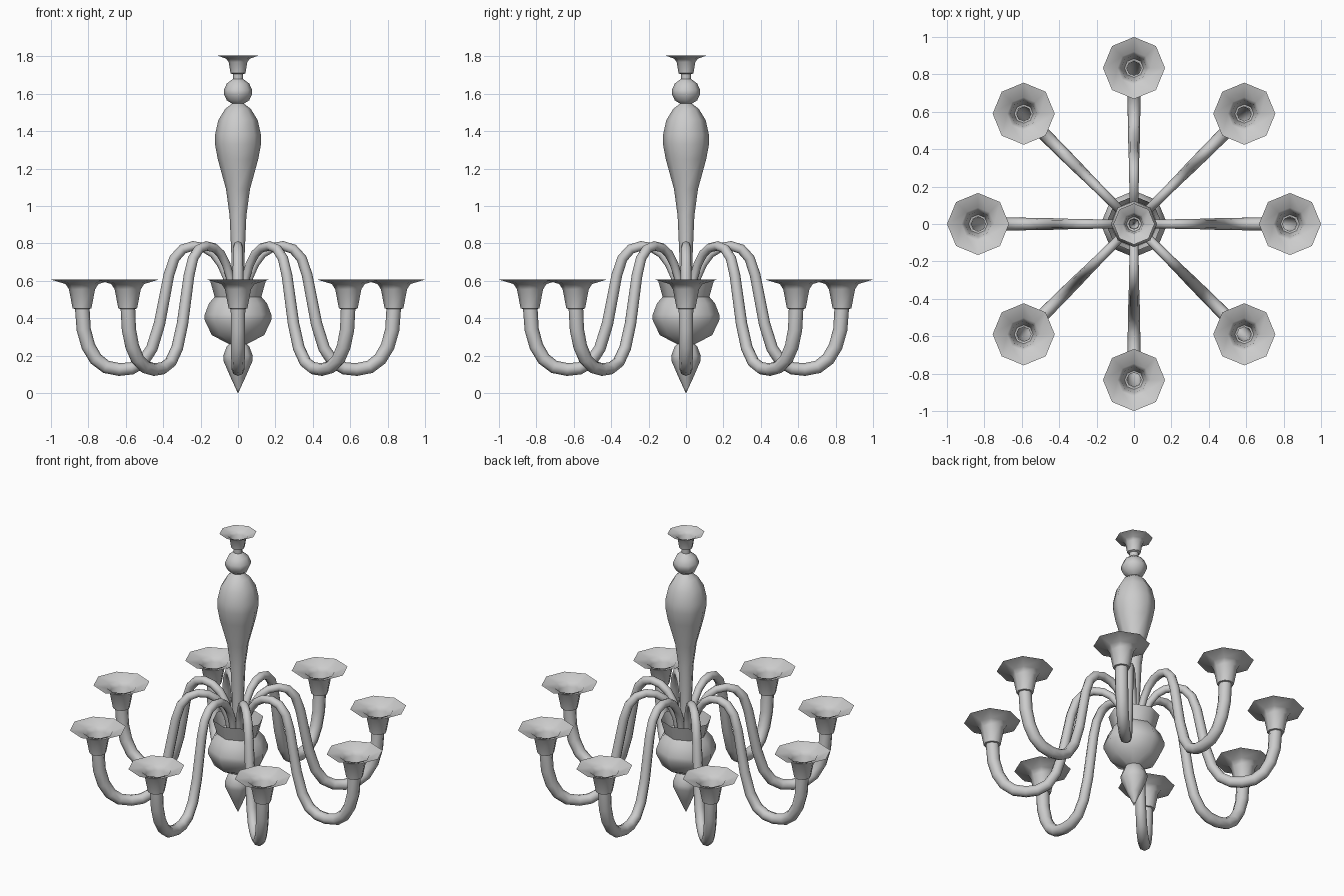
import bpy, math
from mathutils import Vector, Matrix

SIDES, ARMS = 8, 8

cube = bpy.data.objects.get("Cube")
if cube:
    bpy.data.objects.remove(cube, do_unlink=True)

metal = bpy.data.materials.new("satin_grey")
metal.use_nodes = True
metal.diffuse_color = (0.6, 0.6, 0.6, 1)
metal.node_tree.nodes["Principled BSDF"].inputs["Base Color"].default_value = (0.6, 0.6, 0.6, 1)


def skin(name, rings, angle=45):
    """Join a list of equal-sided rings into one smooth-shaded surface."""
    n = len(rings[0])
    verts = [p for ring in rings for p in ring]
    faces = [(i * n + j, i * n + (j + 1) % n, (i + 1) * n + (j + 1) % n, (i + 1) * n + j)
             for i in range(len(rings) - 1) for j in range(n)]
    mesh = bpy.data.meshes.new(name)
    mesh.from_pydata(verts, [], faces)
    mesh.materials.append(metal)
    obj = bpy.data.objects.new(name, mesh)
    bpy.context.collection.objects.link(obj)
    bpy.ops.object.select_all(action='DESELECT')
    obj.select_set(True)
    bpy.context.view_layer.objects.active = obj
    bpy.ops.object.shade_smooth_by_angle(angle=math.radians(angle))
    return obj


def circle(radius):
    return [(radius * math.cos(a), radius * math.sin(a))
            for a in (j * math.tau / SIDES for j in range(SIDES))]


def lathe(name, profile, angle=50):
    """Turn (radius, height) points, listed bottom to top, about z."""
    return skin(name, [[(x, y, z) for x, y in circle(r)] for r, z in profile], angle)


def tube(name, path):
    """Sweep a ring along (distance, height, radius) points in the xz plane."""
    rings = []
    for i, (d, z, r) in enumerate(path):
        a, b = path[max(i - 1, 0)], path[min(i + 1, len(path) - 1)]
        t = Vector((b[0] - a[0], 0, b[1] - a[1])).normalized()
        side = Vector((0, 1, 0))
        out = side.cross(t)
        rings.append([Vector((d, 0, z)) + out * u + side * v for u, v in circle(r)])
    return skin(name, rings, 60)


# Central stem, from the bottom finial to the ceiling cup
lathe("finial", [(0.001, 0), (0.04, 0.085), (0.077, 0.17), (0.079, 0.2), (0.06, 0.25), (0.035, 0.275)])
lathe("bowl", [(0.035, 0.255), (0.14, 0.31), (0.178, 0.39), (0.178, 0.42), (0.155, 0.48), (0.125, 0.515)])
lathe("bowl_collar", [(0.03, 0.5), (0.125, 0.515), (0.15, 0.605)])
lathe("stem", [(0.035, 0.5), (0.036, 0.75), (0.045, 0.95), (0.064, 1.09), (0.108, 1.25),
               (0.123, 1.33), (0.123, 1.38), (0.105, 1.46), (0.068, 1.52), (0.028, 1.55)])
lathe("ball", [(0.028, 1.545), (0.06, 1.565), (0.076, 1.6), (0.076, 1.62), (0.06, 1.655), (0.026, 1.68)])
lathe("ceiling_cup", [(0.026, 1.67), (0.028, 1.705), (0.04, 1.71), (0.05, 1.77), (0.062, 1.787), (0.11, 1.805)])

# Arms: a swan-neck tube growing thicker outward, ending in an open flared cup
arm_path = [(0.045, 0.53), (0.06, 0.62), (0.09, 0.69), (0.13, 0.745), (0.18, 0.777), (0.24, 0.787),
            (0.295, 0.77), (0.34, 0.72), (0.37, 0.63), (0.395, 0.5), (0.42, 0.37), (0.46, 0.24),
            (0.51, 0.165), (0.57, 0.132), (0.635, 0.126), (0.705, 0.14), (0.76, 0.182),
            (0.8, 0.25), (0.825, 0.34), (0.833, 0.46)]
last = len(arm_path) - 1
thick_path = [(d, z, 0.021 + 0.018 * i / last) for i, (d, z) in enumerate(arm_path)]
cup_profile = [(0.039, 0.45), (0.05, 0.452), (0.07, 0.555), (0.088, 0.583), (0.166, 0.607)]

for k in range(ARMS):
    turn = Matrix.Rotation(k * math.tau / ARMS, 4, 'Z')
    tube(f"arm_{k + 1}", thick_path).matrix_world = turn
    cup = lathe(f"candle_cup_{k + 1}", cup_profile)
    cup.matrix_world = turn @ Matrix.Translation((0.834, 0, 0))
